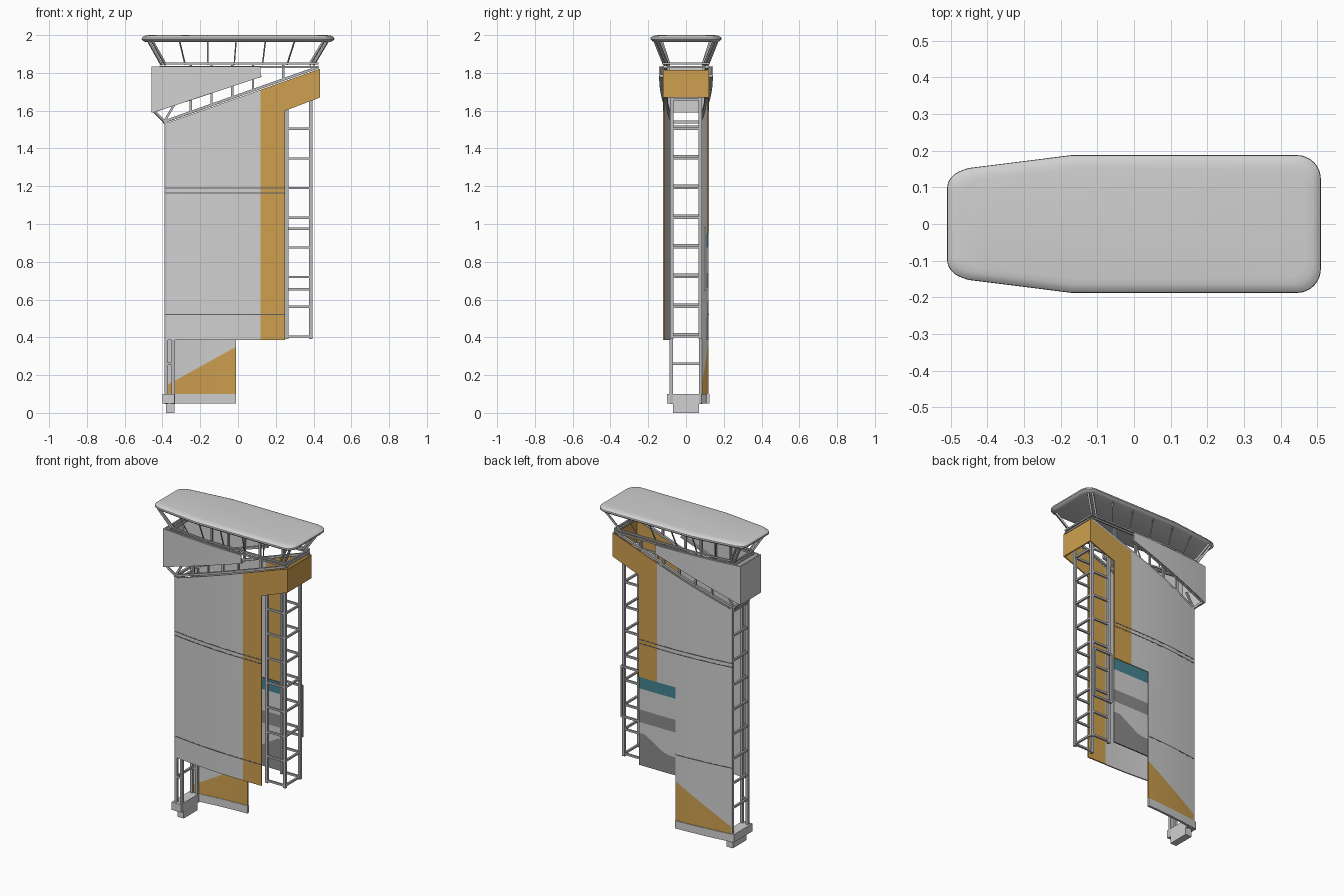
import bpy, bmesh, math
from mathutils import Vector, Matrix

if "Cube" in bpy.data.objects:
    bpy.data.objects.remove(bpy.data.objects["Cube"], do_unlink=True)


def material(name, rgb):
    m = bpy.data.materials.new(name)
    m.use_nodes = True
    m.diffuse_color = (*rgb, 1)
    m.node_tree.nodes["Principled BSDF"].inputs["Base Color"].default_value = (*rgb, 1)
    return m


GREY = material("light grey", (0.63, 0.63, 0.63))
FRAME = material("frame grey", (0.5, 0.5, 0.5))
SEAM = material("seam grey", (0.12, 0.12, 0.12))
DARK = material("dark grey", (0.26, 0.26, 0.26))
ORANGE = material("orange", (0.62, 0.35, 0.08))
TEAL = material("teal", (0.06, 0.23, 0.29))


def finish(name, bm, mat, smooth=False):
    bmesh.ops.recalc_face_normals(bm, faces=bm.faces)
    me = bpy.data.meshes.new(name)
    bm.to_mesh(me)
    bm.free()
    me.materials.append(mat)
    ob = bpy.data.objects.new(name, me)
    bpy.context.collection.objects.link(ob)
    if smooth:
        bpy.ops.object.select_all(action="DESELECT")
        bpy.context.view_layer.objects.active = ob
        ob.select_set(True)
        bpy.ops.object.shade_smooth_by_angle(angle=math.radians(35))
    return ob


def beams(name, segments, size, mat=FRAME):
    """Square bars between pairs of points."""
    bm = bmesh.new()
    for a, b in segments:
        a, b = Vector(a), Vector(b)
        d = b - a
        rot = d.to_track_quat("Z", "Y").to_matrix().to_4x4()
        mat4 = Matrix.Translation((a + b) / 2) @ rot @ Matrix.Diagonal((size, size, d.length + size * 0.5, 1))
        bmesh.ops.create_cube(bm, size=1, matrix=mat4)
    return finish(name, bm, mat)


def box(name, lo, hi, mat):
    lo, hi = Vector(lo), Vector(hi)
    bm = bmesh.new()
    bmesh.ops.create_cube(bm, size=1, matrix=Matrix.Translation((lo + hi) / 2) @ Matrix.Diagonal((*(hi - lo), 1)))
    return finish(name, bm, mat)


def line(x0, z0, x1, z1):
    return lambda x: z0 + (z1 - z0) * (x - x0) / (x1 - x0)


def flat(z):
    return lambda x: z


def taper(x):
    return max(0, (0.1 - x) / 0.49) ** 2


def skin_y(x):
    return 0.122 - 0.037 * taper(x)


def hood_y(x):
    return 0.142 - 0.03 * taper(x)


def sheet(name, side, x0, x1, low, high, mat, out=0.0, curve=skin_y, thick=0.008):
    """Thin curved panel between two edge lines; side is -1 front, 1 back."""
    bm = bmesh.new()
    n = max(2, round((x1 - x0) / 0.04))
    rows = []
    for depth in (0, thick):
        for edge in (low, high):
            xs = [x0 + (x1 - x0) * i / n for i in range(n + 1)]
            rows.append([bm.verts.new((x, side * (curve(x) + out - depth), edge(x))) for x in xs])
    a, b, c, d = rows
    for p, q in ((a, b), (b, d), (d, c), (c, a)):
        for i in range(n):
            bm.faces.new((p[i], p[i + 1], q[i + 1], q[i]))
    for i in (0, n):
        bm.faces.new((a[i], b[i], d[i], c[i]))
    return finish(name, bm, mat, True)


top = line(-0.39, 1.53, 0.435, 1.822)
hood_low = line(-0.455, 1.59, 0.12, 1.78)

# Front skin
sheet("front_panel", -1, -0.39, 0.12, flat(0.385), top, GREY)
sheet("front_orange_band", -1, 0.12, 0.25, flat(0.385), top, ORANGE)

# Back skin with its long leg and inset coloured panel
sheet("back_panel_leg", 1, -0.39, -0.01, line(-0.39, 0.14, -0.01, 0.35), top, GREY)
sheet("back_leg_orange_wedge", 1, -0.39, -0.01, flat(0.1), line(-0.39, 0.14, -0.01, 0.35), ORANGE)
sheet("back_leg_base", 1, -0.4, -0.01, flat(0.05), flat(0.1), GREY, 0.004, thick=0.015)
sheet("back_panel_upper", 1, -0.01, 0.12, flat(0.95), top, GREY)
sheet("back_orange_band", 1, 0.12, 0.25, flat(0.95), top, ORANGE)
wedge = lambda x: 0.5 + 0.09 * min(1, max(0, (x - 0.06) / 0.15))
for name, low, high, mat in (
    ("inset_teal_stripe", flat(0.875), flat(0.95), TEAL),
    ("inset_upper_grey", flat(0.74), flat(0.875), GREY),
    ("inset_dark_stripe", flat(0.66), flat(0.74), DARK),
    ("inset_lower_grey", wedge, flat(0.66), GREY),
    ("inset_dark_wedge", flat(0.385), wedge, DARK),
):
    sheet(name, 1, -0.01, 0.25, low, high, mat, -0.004)

# Seams across the skins
for z, back_end in ((1.19, 0.25), (1.165, 0.25), (0.52, -0.01)):
    for side, end in ((-1, 0.25), (1, back_end)):
        sheet("panel_seam", side, -0.39, end, flat(z - 0.003), flat(z + 0.003), SEAM, 0.001, thick=0.003)

# Orange arm wrapping the upper end, and the grey hood on the other end
for side in (-1, 1):
    sheet("orange_arm", side, 0.25, 0.435, line(0.25, 1.6, 0.435, 1.67), top, ORANGE)
    sheet("hood_side", side, -0.455, 0.12, hood_low, flat(1.835), GREY, 0, hood_y)
box("orange_arm_end", (0.427, -0.122, 1.67), (0.435, 0.122, 1.815), ORANGE)
hy = hood_y(-0.455)
box("hood_end", (-0.457, -hy, 1.59), (-0.449, hy, 1.835), GREY)

# Lattice columns
STEP = 0.157


def lattice(name, xa, xb, y, z0, z1, rung0):
    posts, rungs = [], []
    for x in (xa, xb):
        for s in (-1, 1):
            posts.append(((x, s * y, z0), (x, s * y, z1)))
    z = rung0
    while z < z1:
        rungs += [((xa, s * y, z), (xb, s * y, z)) for s in (-1, 1)]
        outer = xa if abs(xa) > abs(xb) else xb
        rungs.append(((outer, -y, z), (outer, y, z)))
        z += STEP
    beams(name + "_posts", posts, 0.017)
    beams(name + "_rungs", rungs, 0.012)


lattice("right_column", 0.258, 0.385, 0.075, 0.395, 1.7, 0.405)
lattice("left_column", -0.38, -0.343, 0.078, 0.05, 1.54, 0.26)
box("left_column_base", (-0.4, -0.1, 0.05), (-0.335, 0.085, 0.1), GREY)
box("left_column_foot", (-0.38, -0.07, 0), (-0.335, 0.07, 0.1), GREY)

# Small bracket frame beside the inset panel
beams("bracket_frame", [((0.258, 0.1, z), (0.385, 0.1, z)) for z in (0.655, 0.975)]
      + [((x, 0.1, 0.655), (x, 0.1, 0.975)) for x in (0.258, 0.385)], 0.012)

# Sloping rails, uprights and braces under the hood
rails, uprights = [], []
for s in (-1, 1):
    pts = [(x, s * (skin_y(x) - 0.012), top(x) + 0.012) for x in (-0.39, -0.25, -0.14, -0.03, 0.08, 0.24, 0.425)]
    rails += list(zip(pts, pts[1:]))
    for x, y, z in pts[1:-1]:
        uprights.append(((x, y, z), (x, y, 1.84)))
    hood_pts = [(x, s * (hood_y(x) - 0.012), hood_low(x) + 0.005) for x in (-0.445, -0.25, -0.03, 0.12)]
    rails += list(zip(hood_pts, hood_pts[1:]))
    uprights.append((pts[0], hood_pts[0]))
    uprights.append((pts[0], (-0.34, pts[0][1], hood_low(-0.34))))
rails.append(((-0.39, -0.075, 1.54), (-0.39, 0.075, 1.54)))
beams("sloping_rails", rails, 0.014)
beams("hood_uprights", uprights, 0.012)

# Double ring carrying the roof
ring = [(-0.41, -0.09), (-0.15, -0.12), (0.42, -0.12), (0.42, 0.12), (-0.15, 0.12), (-0.41, 0.09)]
beams("roof_ring", [((*p, z), (*q, z)) for z in (1.832, 1.85) for p, q in zip(ring, ring[1:] + ring[:1])], 0.01)

# Splayed roof struts
struts, corner_struts = [], []
for s in (-1, 1):
    for xt, xb in ((-0.31, -0.28), (-0.16, -0.16), (-0.01, -0.02), (0.145, 0.13), (0.3, 0.26)):
        yt = 0.165 if xt > -0.2 else 0.15
        struts.append(((xb, s * (yt - 0.05), 1.845), (xt, s * yt, 1.97)))
    for xt, xb, yt, yb in ((-0.475, -0.405, 0.13, 0.09), (-0.455, -0.385, 0.14, 0.09),
                           (0.475, 0.4, 0.15, 0.1), (0.455, 0.38, 0.165, 0.115)):
        corner_struts.append(((xb, s * yb, 1.845), (xt, s * yt, 1.97)))
beams("roof_struts", struts, 0.006)
beams("roof_corner_struts", corner_struts, 0.011)

# Roof: rounded, tapering slab with soft edges
HX, HY, R = 0.51, 0.188, 0.065
outline = []
for k, (sx, sy) in enumerate(((1, 1), (-1, 1), (-1, -1), (1, -1))):
    for i in range(9):
        a = math.pi / 2 * (k + i / 8)
        outline.append((sx * (HX - R) + R * math.cos(a), sy * (HY - R) + R * math.sin(a)))
    if k in (0, 2):
        outline.append((-0.17, sy * HY))
bm = bmesh.new()
loops = []
for z, inset in ((1.963, 0.022), (1.969, 0.008), (1.977, 0), (1.986, 0.001), (1.994, 0.01), (1.998, 0.022), (2.0, 0.04)):
    loop = []
    for x, y in outline:
        y *= 1 - 0.2 * min(1, max(0, (-0.17 - x) / 0.3))
        loop.append(bm.verts.new((x * (1 - inset / HX), y * (1 - inset / HY), z)))
    loops.append(loop)
n = len(outline)
for p, q in zip(loops, loops[1:]):
    for i in range(n):
        bm.faces.new((p[i], p[(i + 1) % n], q[(i + 1) % n], q[i]))
bm.faces.new(loops[0])
bm.faces.new(loops[-1])
finish("roof", bm, GREY, True)
